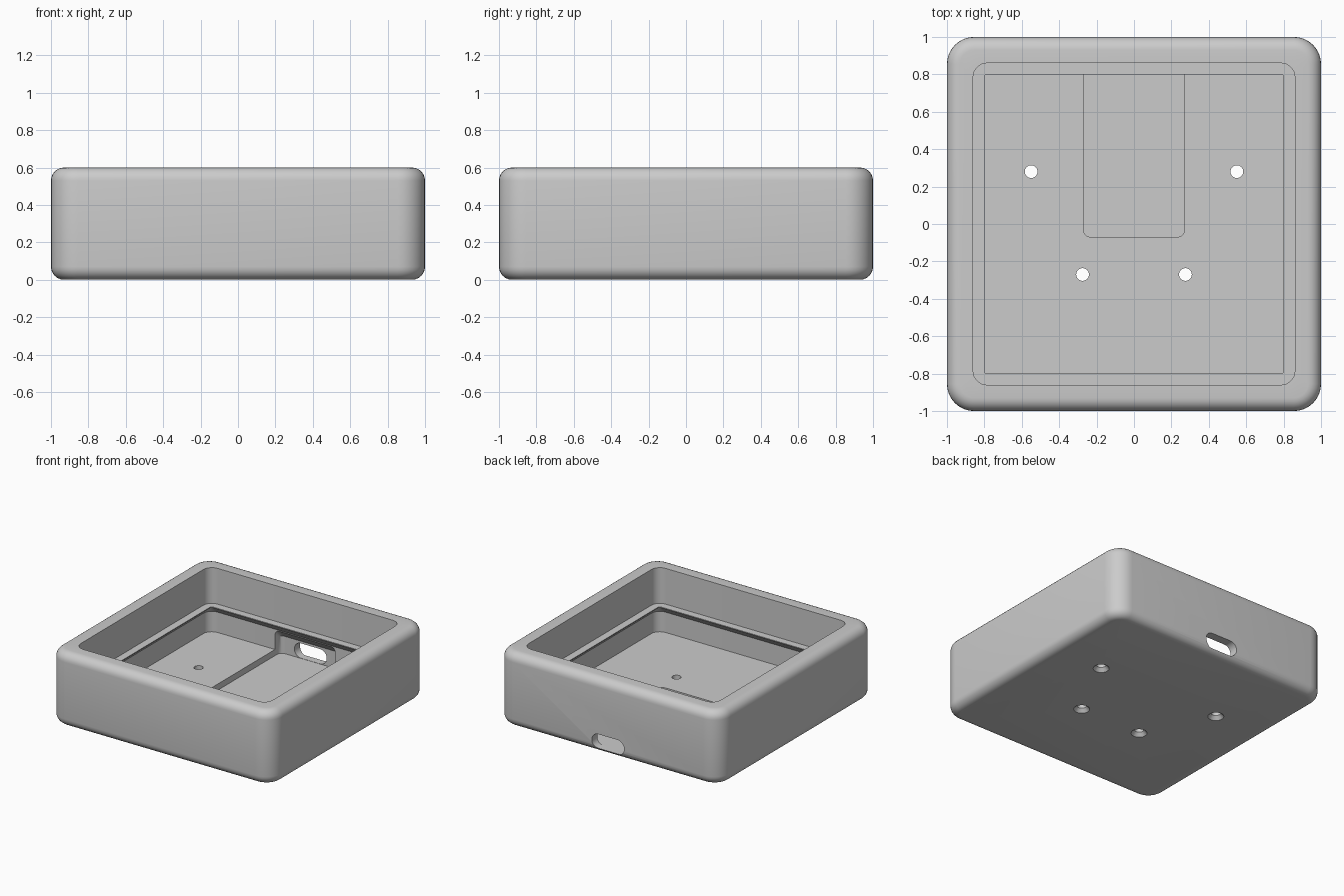
import bpy
import bmesh
from math import sin, cos, pi
from mathutils import Vector, Matrix

cube = bpy.data.objects.get("Cube")
if cube:
    bpy.data.objects.remove(cube, do_unlink=True)

grey = bpy.data.materials.new("plain grey")
grey.use_nodes = True
colour = (0.6, 0.6, 0.6, 1)
grey.diffuse_color = colour
grey.node_tree.nodes["Principled BSDF"].inputs["Base Color"].default_value = colour


def ring(hx, hy, r, z, cx=0, cy=0, steps=8):
    """Rounded rectangle outline at height z."""
    points = []
    for quarter, (sx, sy) in enumerate([(1, 1), (-1, 1), (-1, -1), (1, -1)]):
        for i in range(steps + 1):
            a = (quarter + i / steps) * pi / 2
            points.append(Vector((cx + sx * (hx - r) + r * cos(a),
                                  cy + sy * (hy - r) + r * sin(a), z)))
    return points


def loft(name, rings, matrix=Matrix()):
    """Closed solid through a list of outlines."""
    bm = bmesh.new()
    loops = [[bm.verts.new(matrix @ p) for p in pts] for pts in rings]
    n = len(loops[0])
    for low, high in zip(loops, loops[1:]):
        for i in range(n):
            j = (i + 1) % n
            bm.faces.new((low[i], low[j], high[j], high[i]))
    bm.faces.new(loops[0][::-1])
    bm.faces.new(loops[-1])
    bmesh.ops.recalc_face_normals(bm, faces=bm.faces)
    mesh = bpy.data.meshes.new(name)
    bm.to_mesh(mesh)
    bm.free()
    obj = bpy.data.objects.new(name, mesh)
    obj.data.materials.append(grey)
    bpy.context.collection.objects.link(obj)
    return obj


# Tray shell: rounded outside, then rim, cover ledge, sloped lip and floor
height, corner, fillet = 0.6, 0.145, 0.07
rings = []
arc = [i / 6 * pi / 2 for i in range(7)]
for a in arc:
    inset = fillet * (1 - sin(a))
    rings.append(ring(1 - inset, 1 - inset, corner - inset, fillet * (1 - cos(a))))
for a in arc:
    inset = fillet * (1 - cos(a))
    rings.append(ring(1 - inset, 1 - inset, corner - inset, height - fillet * (1 - sin(a))))
for half, radius, z in [(0.86, 0.075, height), (0.86, 0.075, 0.31), (0.80, 0.015, 0.31),
                        (0.80, 0.015, 0.305), (0.86, 0.075, 0.245), (0.86, 0.075, 0.08)]:
    rings.append(ring(half, half, radius, z))
case = loft("case_shell", rings)

cutters = []

# Floor recess running into the back wall under a sloped roof
front = -0.07
recess = [ring(0.27, (back - front) / 2, 0.04, z, cy=(back + front) / 2)
          for back, z in [(0.93, 0.03), (0.93, 0.17), (0.85, 0.248)]]
cutters.append(loft("recess_cutter", recess))

# Cable slot through the back wall
upright = Matrix.Translation((0, 0, 0.092)) @ Matrix.Rotation(pi / 2, 4, "X")
cutters.append(loft("cable_slot_cutter",
                    [ring(0.145, 0.06, 0.059, z) for z in (-1.1, -0.9)], upright))

# Countersunk screw holes
for x, y in [(0.55, 0.28), (-0.55, 0.28), (0.275, -0.27), (-0.275, -0.27)]:
    profile = [(0.068, -0.01), (0.034, 0.028), (0.034, 0.15)]
    cutters.append(loft("screw_hole_cutter",
                        [ring(r, r, r * 0.999, z, x, y) for r, z in profile]))

# Cut the openings, then drop the cutters
bpy.ops.object.select_all(action="DESELECT")
bpy.context.view_layer.objects.active = case
case.select_set(True)
for cutter in cutters:
    cutter.hide_render = True
    mod = case.modifiers.new("cut", "BOOLEAN")
    mod.operation = "DIFFERENCE"
    mod.solver = "EXACT"
    mod.object = cutter
    bpy.ops.object.modifier_apply(modifier=mod.name)
    bpy.data.objects.remove(cutter, do_unlink=True)

bpy.ops.object.shade_smooth_by_angle(angle=pi / 6)
